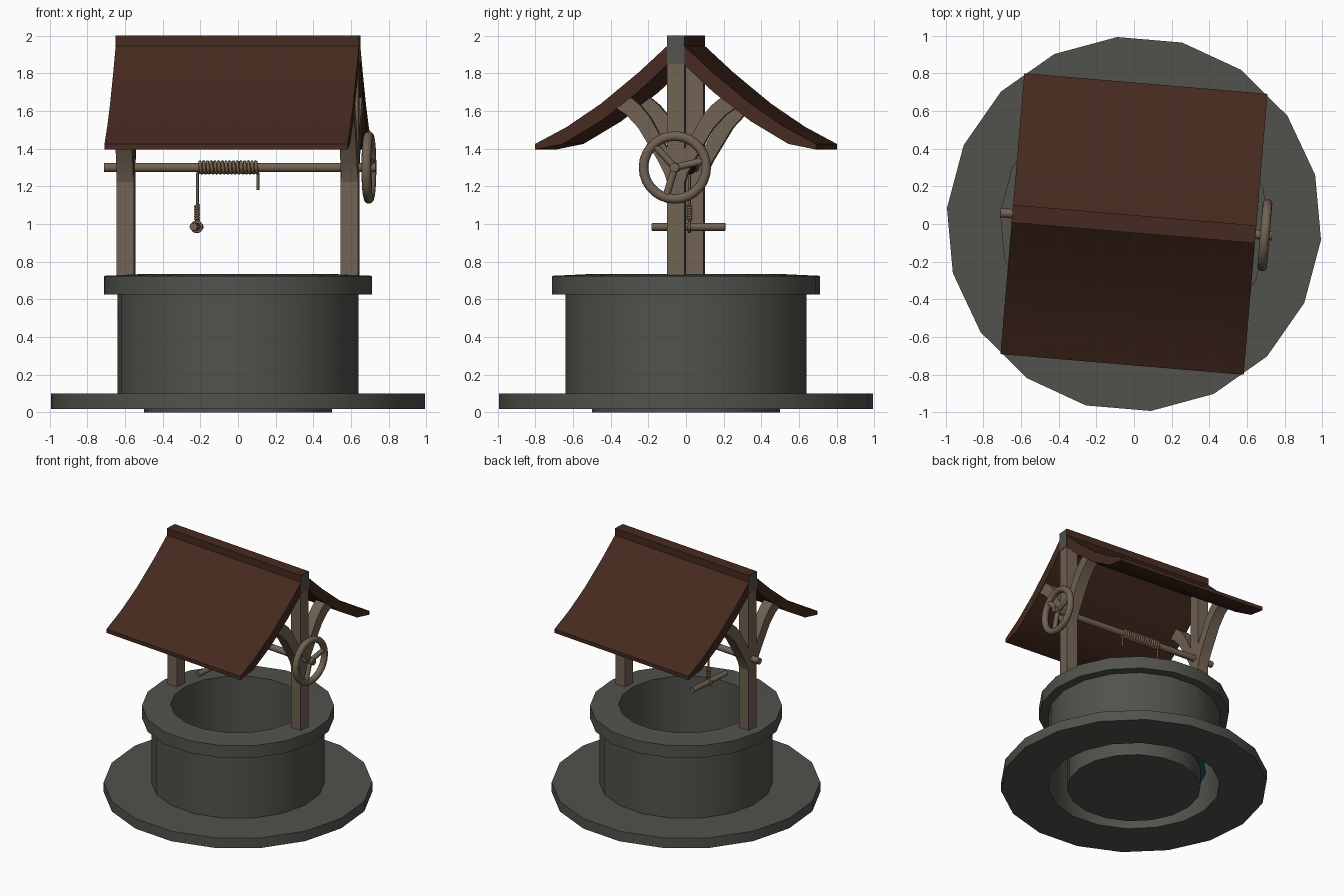
import bpy, bmesh, math
from mathutils import Matrix, Vector

if "Cube" in bpy.data.objects:
    bpy.data.objects.remove(bpy.data.objects["Cube"])

TURN = Matrix.Rotation(math.radians(-4.85), 4, 'Z')  # whole well is slightly turned


def material(name, rgb):
    m = bpy.data.materials.new(name)
    m.diffuse_color = (*rgb, 1)
    m.use_nodes = True
    m.node_tree.nodes["Principled BSDF"].inputs["Base Color"].default_value = m.diffuse_color
    return m


STONE = material("grey_stone", (0.083, 0.083, 0.073))
ROOF = material("roof_brown", (0.061, 0.023, 0.014))
WOOD = material("pale_wood", (0.165, 0.121, 0.085))
ROPE = material("rope_tan", (0.180, 0.112, 0.064))
WATER = material("water_teal", (0.012, 0.125, 0.125))


def finish(bm, name, mats, angle=30):
    bm.transform(TURN)
    me = bpy.data.meshes.new(name)
    bm.to_mesh(me)
    bm.free()
    ob = bpy.data.objects.new(name, me)
    bpy.context.collection.objects.link(ob)
    for m in mats:
        me.materials.append(m)
    if angle:
        bpy.ops.object.select_all(action='DESELECT')
        ob.select_set(True)
        bpy.context.view_layer.objects.active = ob
        bpy.ops.object.shade_smooth_by_angle(angle=math.radians(angle))
    return ob


def box(x, y, z):
    bm = bmesh.new()
    bmesh.ops.create_cube(bm, size=1)
    for v in bm.verts:
        v.co = [r[0] + (c + 0.5) * (r[1] - r[0]) for c, r in zip(v.co, (x, y, z))]
    return bm


def slab(name, profile, x0, x1, mat):
    """Closed y-z profile extruded along x."""
    bm = bmesh.new()
    face = bm.faces.new([bm.verts.new((x0, y, z)) for y, z in profile])
    ext = bmesh.ops.extrude_face_region(bm, geom=[face])
    for v in ext["geom"]:
        if isinstance(v, bmesh.types.BMVert):
            v.co.x = x1
    bmesh.ops.recalc_face_normals(bm, faces=bm.faces)
    finish(bm, name, [mat])


def rod(name, a, b, r, mat, sides=12):
    a, b = Vector(a), Vector(b)
    bm = bmesh.new()
    bmesh.ops.create_cone(bm, cap_ends=True, segments=sides, radius1=r, radius2=r, depth=(b - a).length)
    q = (b - a).to_track_quat('Z', 'Y').to_matrix().to_4x4()
    bm.transform(Matrix.Translation((a + b) / 2) @ q)
    finish(bm, name, [mat], 70)


def tube(name, pts, r, mat, ref, closed=False, sides=6):
    """Round tube swept along a list of points; ref is an axis the path never follows."""
    pts, ref = [Vector(p) for p in pts], Vector(ref)
    n = len(pts)
    bm = bmesh.new()
    rings = []
    for i, p in enumerate(pts):
        nxt = pts[(i + 1) % n] if closed else pts[min(i + 1, n - 1)]
        t = (nxt - pts[i - 1 if closed else max(i - 1, 0)]).normalized()
        u = t.cross(ref).normalized()
        w = t.cross(u)
        rings.append([bm.verts.new(p + r * (u * math.cos(k * math.tau / sides) + w * math.sin(k * math.tau / sides)))
                      for k in range(sides)])
    for i in range(n if closed else n - 1):
        a, b = rings[i], rings[(i + 1) % n]
        for k in range(sides):
            j = (k + 1) % sides
            bm.faces.new((a[k], a[j], b[j], b[k]))
    if not closed:
        bm.faces.new(rings[0])
        bm.faces.new(rings[-1])
    bmesh.ops.recalc_face_normals(bm, faces=bm.faces)
    finish(bm, name, [mat], 75)


# Stone shaft, rim, wall and base disc as one turned profile, open underneath
profile = [(0, 0), (0.5, 0), (0.5, 0.735), (0.713, 0.725), (0.713, 0.625),
           (0.643, 0.625), (0.643, 0.10), (0.996, 0.10), (0.996, 0.018), (0.643, 0.018), (0.643, 0.10)]
bm = bmesh.new()
vs = [bm.verts.new((r, 0, z)) for r, z in profile]
es = [bm.edges.new(p) for p in zip(vs, vs[1:])]
bmesh.ops.spin(bm, geom=vs + es, cent=(0, 0, 0), axis=(0, 0, 1), angle=math.tau, steps=18)
bmesh.ops.remove_doubles(bm, verts=bm.verts, dist=1e-4)
bmesh.ops.recalc_face_normals(bm, faces=bm.faces)
rim = [f for f in bm.faces if abs(f.normal.z) > 0.9 and f.calc_center_median().z > 0.7][0]
if rim.normal.z < 0:
    bmesh.ops.reverse_faces(bm, faces=bm.faces)
finish(bm, "stone_well", [STONE])

# Water, slightly wider than the shaft on one side
bm = bmesh.new()
bmesh.ops.create_circle(bm, cap_ends=True, segments=18, radius=0.51)
bm.transform(Matrix.Translation((-0.022, 0.022, 0.15)))
finish(bm, "water", [WATER], 0)

# Posts with curved braces that run smoothly out of the post
brace = [(0.04, 1.20), (0.062, 1.27), (0.095, 1.335), (0.14, 1.41), (0.20, 1.51), (0.265, 1.58), (0.34, 1.63),
         (0.25, 1.68), (0.19, 1.63), (0.14, 1.57), (0.09, 1.48), (0.04, 1.39)]
for side, s in (("left", -1), ("right", 1)):
    cx = 0.597 * s
    finish(box((cx - 0.047, cx + 0.047), (-0.047, 0.047), (0.73, 1.85)), side + "_post", [WOOD], 0)
    for end, d in (("front", -1), ("back", 1)):
        slab(f"{side}_{end}_brace", [(y * d, z) for y, z in brace], cx - 0.044, cx + 0.044, WOOD)

# Gently sagging roof panels
panel = [(0.04, 1.95), (0.20, 1.802), (0.40, 1.637), (0.58, 1.515), (0.748, 1.425),
         (0.748, 1.395), (0.60, 1.425), (0.40, 1.545), (0.20, 1.700), (0.04, 1.85)]
for end, d in (("front", -1), ("back", 1)):
    slab(end + "_roof", [(y * d, z) for y, z in panel], -0.6475, 0.6475, ROOF)

# Ridge beam: brown with grey ends
bm = box((-0.648, 0.648), (-0.047, 0.047), (1.85, 2.0))
bm.normal_update()
for f in bm.faces:
    f.material_index = 1 if abs(f.normal.x) > 0.9 else 0
finish(bm, "ridge_beam", [ROOF, STONE], 0)

# Axle and hand wheel
AZ, WX = 1.3, 0.697
rod("axle", (-0.712, 0, AZ), (0.735, 0, AZ), 0.025, WOOD)
tube("wheel_rim", [(WX, 0.167 * math.cos(a), AZ + 0.167 * math.sin(a))
                   for a in (i * math.tau / 28 for i in range(28))], 0.0255, WOOD, (1, 0, 0), True, 12)
for i, deg in enumerate((13, 133, 253)):
    a = math.radians(deg)
    rod(f"wheel_spoke_{i + 1}", (WX, 0, AZ), (WX, 0.167 * math.cos(a), AZ + 0.167 * math.sin(a)), 0.019, WOOD, 10)

# Rope wound round the axle, its loose tail and the hanging line
TURNS = 16
N = TURNS * 14
tube("rope_coil", [(-0.212 + 0.316 * i / N, 0.029 * math.sin(i / N * TURNS * math.tau),
                    AZ - 0.029 * math.cos(i / N * TURNS * math.tau)) for i in range(N + 1)],
     0.0098, ROPE, (1, 0, 0))
rod("rope_tail", (0.106, 0, 1.27), (0.106, 0, 1.18), 0.0075, ROPE, 8)
rod("hanging_rope", (-0.216, 0, 1.27), (-0.216, 0, 1.0), 0.0075, ROPE, 8)
tube("rope_knot", [(-0.218 + 0.009 * math.cos(i * math.tau / 10), 0.009 * math.sin(i * math.tau / 10),
                    1.02 + 0.08 * i / 60) for i in range(61)], 0.0075, ROPE, (0, 0, 1))

# Cross bar with a rope loop around it
rod("cross_bar", (-0.22, -0.2, 0.985), (-0.22, 0.19, 0.985), 0.021, WOOD)
tube("rope_loop", [(-0.22 + 0.026 * math.cos(i * math.tau / 16), 0, 0.985 + 0.026 * math.sin(i * math.tau / 16))
                   for i in range(16)], 0.008, ROPE, (0, 1, 0), True)
